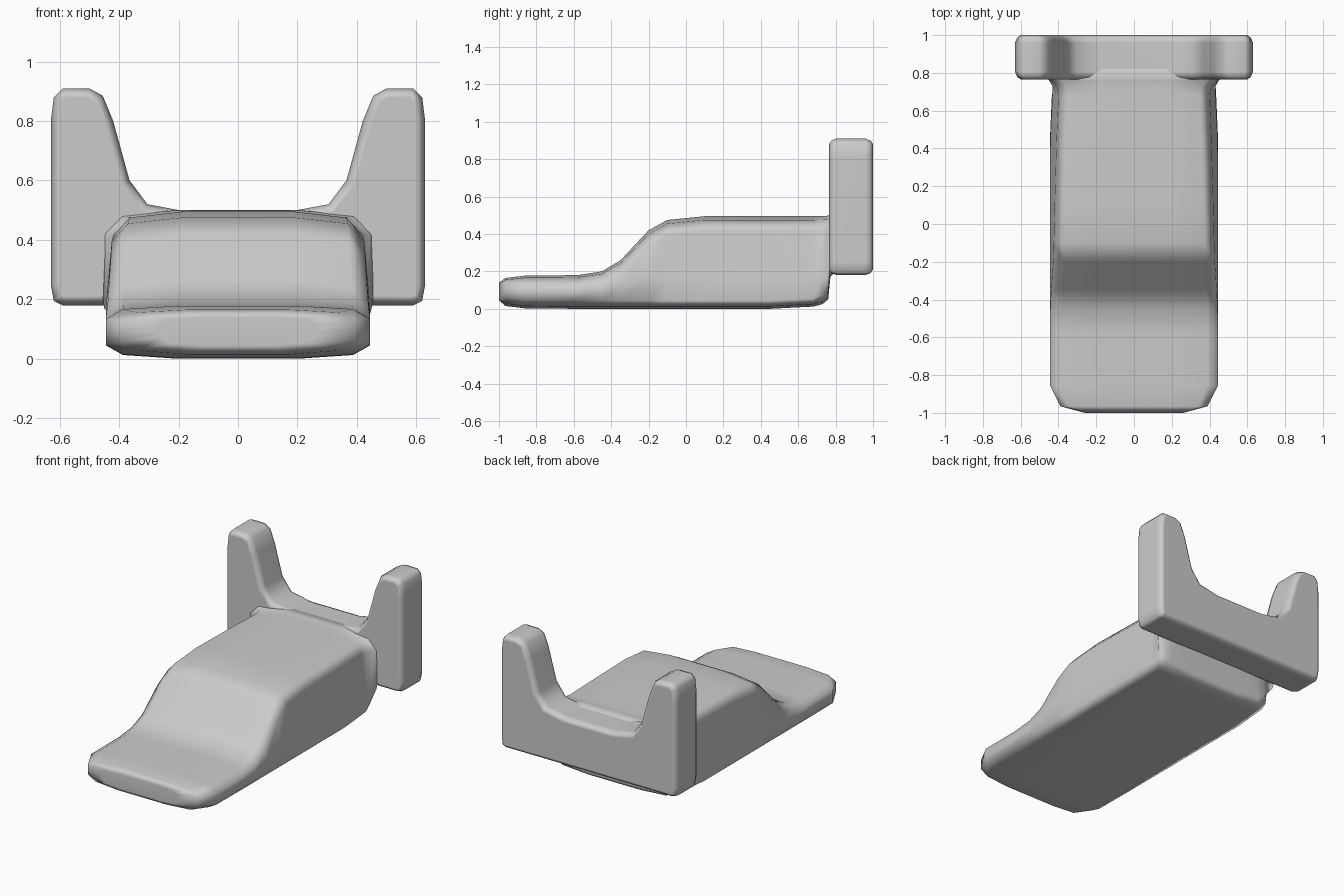
import bpy, bmesh
from mathutils import Vector

if "Cube" in bpy.data.objects:
    bpy.data.objects.remove(bpy.data.objects["Cube"])


def loft(name, rings):
    """Skin a stack of equal-length closed rings and cap both ends."""
    bm = bmesh.new()
    rows = [[bm.verts.new(p) for p in ring] for ring in rings]
    n = len(rows[0])
    for a, b in zip(rows, rows[1:]):
        for i in range(n):
            j = (i + 1) % n
            bm.faces.new((a[i], a[j], b[j], b[i]))
    bm.faces.new(rows[0])
    bm.faces.new(rows[-1])
    bmesh.ops.recalc_face_normals(bm, faces=bm.faces)
    for f in bm.faces:
        f.smooth = True
    me = bpy.data.meshes.new(name)
    bm.to_mesh(me)
    bm.free()
    ob = bpy.data.objects.new(name, me)
    bpy.context.collection.objects.link(ob)
    ob.modifiers.new("weighted_normals", 'WEIGHTED_NORMAL').weight = 60
    return ob


def mirror(half):
    """Close a half outline by reflecting it across x = 0."""
    return half + [(-x, z) for x, z in reversed(half)]


def body_ring(y, zb, zt, wl, wm, wt):
    """Rounded cross-section: bottom, top, then low / middle / top half widths."""
    h = zt - zb
    c = min(0.045, 0.3 * h)
    d = min(0.08, 0.25 * h)
    zm = max(min(0.17, zb + 0.5 * h), zb + c + 0.02)
    half = [(wl * 0.45, zb), (wl * 0.87, zb + c * 0.28), (wl, zb + c), (wm, zm),
            (wt, zt - d), (wt * 0.87, zt - d * 0.25), (wt * 0.45, zt)]
    return [(x, y, z) for x, z in mirror(half)]


# Body: low front toe, ramp, raised deck, undercut rear running into the bracket
sections = [
    (-1.00, .045, .14, .26, .26, .26),
    (-.965, .015, .165, .39, .39, .39),
    (-.855, .002, .178, .445, .445, .445),
    (-.58, 0, .18, .445, .445, .445),
    (-.45, 0, .20, .445, .445, .443),
    (-.35, 0, .26, .445, .445, .438),
    (-.20, 0, .42, .445, .445, .428),
    (-.10, 0, .475, .445, .445, .425),
    (.10, 0, .495, .445, .445, .42),
    (.45, 0, .495, .445, .443, .41),
    (.68, .012, .495, .435, .432, .40),
    (.73, .025, .496, .42, .432, .41),
    (.76, .05, .498, .39, .45, .44),
    (.772, .17, .50, .36, .46, .46),
    (.82, .22, .497, .34, .44, .44),
    (.85, .25, .46, .32, .40, .40),
]
loft("body", [body_ring(*s) for s in sections])

# Rear bracket: cross bar with two upright posts, rounded front and back rims
outline = mirror([(.30, .18), (.59, .18), (.62, .195), (.63, .25), (.63, .80),
                  (.62, .88), (.59, .91), (.50, .91), (.455, .885), (.42, .80),
                  (.365, .60), (.305, .52), (.17, .495)])


def inset(points, amount):
    out = []
    for i, p in enumerate(points):
        q = Vector(p)
        a = (q - Vector(points[i - 1])).normalized()
        b = (Vector(points[(i + 1) % len(points)]) - q).normalized()
        t = (a + b).normalized()
        out.append(q + Vector((-t.y, t.x)) * amount)
    return out


layers = [(.765, .032), (.777, .012), (.805, 0), (.96, 0), (.988, .012), (1.0, .032)]
loft("rear_bracket", [[(p.x, y, p.y) for p in inset(outline, k)] for y, k in layers])
